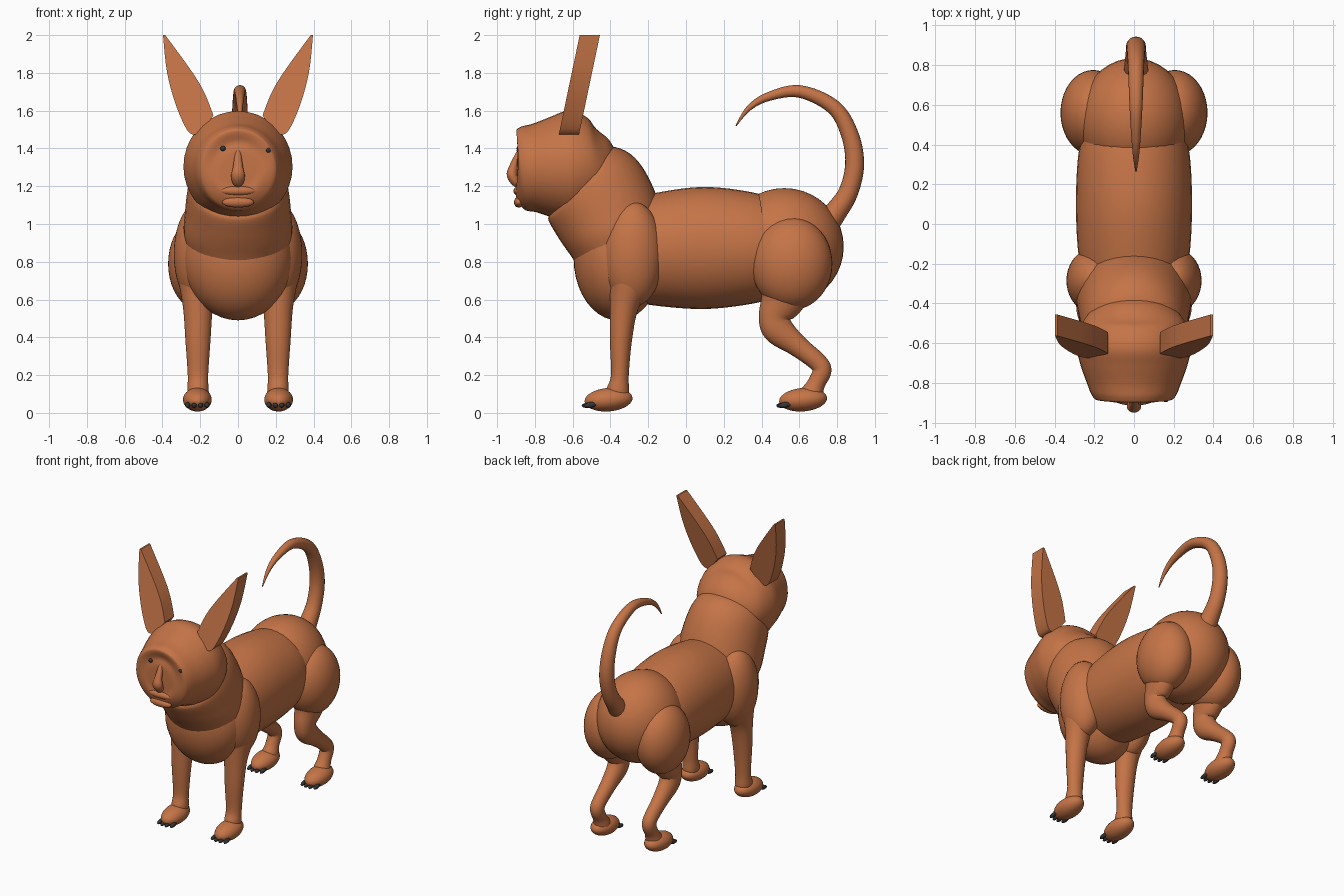
import bpy, bmesh
from math import cos, sin, pi
from mathutils import Vector, Matrix

cube = bpy.data.objects.get("Cube")
if cube:
    bpy.data.objects.remove(cube)


def material(name, colour):
    m = bpy.data.materials.new(name)
    m.use_nodes = True
    m.diffuse_color = colour
    bsdf = next(n for n in m.node_tree.nodes if n.type == "BSDF_PRINCIPLED")
    bsdf.inputs["Base Color"].default_value = colour
    return m


FUR = material("tan fur", (0.56, 0.175, 0.062, 1))
DARK = material("dark claw", (0.035, 0.035, 0.035, 1))


def finish(name, bm, mat=FUR, smooth=True):
    bmesh.ops.recalc_face_normals(bm, faces=bm.faces)
    mesh = bpy.data.meshes.new(name)
    for f in bm.faces:
        f.smooth = smooth
    bm.to_mesh(mesh)
    bm.free()
    mesh.materials.append(mat)
    ob = bpy.data.objects.new(name, mesh)
    bpy.context.collection.objects.link(ob)
    return ob


def ellipsoid(name, centre, radii, mat=FUR, segments=40, tilt=0):
    bm = bmesh.new()
    bmesh.ops.create_uvsphere(bm, u_segments=segments, v_segments=segments // 2, radius=1)
    bm.transform(Matrix.Translation(centre) @ Matrix.Rotation(tilt, 4, "X")
                 @ Matrix.Diagonal((*radii, 1)))
    return finish(name, bm, mat)


def spline(rows, steps):
    """Catmull-Rom interpolation through rows of numbers."""
    rows = [Vector(r) for r in rows]
    out = []
    for i in range(len(rows) - 1):
        a, b, c, d = rows[max(i - 1, 0)], rows[i], rows[i + 1], rows[min(i + 2, len(rows) - 1)]
        for s in range(steps):
            t = s / steps
            out.append(b + (c - a) * t / 2 + (a * 2 - b * 5 + c * 4 - d) * t * t / 2
                       + (b * 3 - a - c * 3 + d) * t ** 3 / 2)
    return out + [rows[-1]]


def loft(name, rows, x=0, steps=6, sides=36):
    """Tube through rows of (y, z, half width, half depth), bending in the side plane."""
    rows = spline(rows, steps)
    bm = bmesh.new()
    rings = []
    for i, (y, z, w, d) in enumerate(rows):
        p, q = rows[max(i - 1, 0)], rows[min(i + 1, len(rows) - 1)]
        t = Vector((0, q[0] - p[0], q[1] - p[1])).normalized()
        n = Vector((0, -t.z, t.y))
        rings.append([bm.verts.new(Vector((x + w * cos(a), y, z)) + n * d * sin(a))
                      for a in (2 * pi * k / sides for k in range(sides))])
    for r, s in zip(rings, rings[1:]):
        for k in range(sides):
            j = (k + 1) % sides
            bm.faces.new((r[k], r[j], s[j], s[k]))
    bm.faces.new(rings[0])
    bm.faces.new(rings[-1])
    return finish(name, bm)


# Trunk
loft("belly_barrel", [(-0.35, 0.86, 0.24, 0.26), (-0.15, 0.865, 0.28, 0.3),
                      (0.1, 0.873, 0.292, 0.323), (0.35, 0.873, 0.28, 0.295),
                      (0.5, 0.875, 0.24, 0.25)])
ellipsoid("chest", (0, -0.36, 0.82), (0.29, 0.235, 0.33))
ellipsoid("hips", (0, 0.52, 0.88), (0.28, 0.315, 0.31))
loft("neck", [(-0.33, 0.78, 0.24, 0.22), (-0.375, 0.94, 0.285, 0.265), (-0.43, 1.07, 0.28, 0.285),
              (-0.50, 1.19, 0.265, 0.28), (-0.56, 1.26, 0.24, 0.22)])

# Head with a flattened face
loft("head", [(-0.36, 1.33, 0.04, 0.03), (-0.40, 1.325, 0.16, 0.14), (-0.48, 1.31, 0.25, 0.235),
              (-0.6, 1.305, 0.288, 0.293), (-0.7, 1.3, 0.272, 0.27), (-0.8, 1.296, 0.237, 0.235),
              (-0.86, 1.292, 0.213, 0.222), (-0.885, 1.29, 0.185, 0.195),
              (-0.892, 1.29, 0.1, 0.11), (-0.894, 1.29, 0.01, 0.01)])
loft("nose", [(-0.88, 1.40, 0.008, 0.006), (-0.893, 1.36, 0.018, 0.015),
              (-0.913, 1.30, 0.027, 0.024), (-0.92, 1.26, 0.036, 0.029),
              (-0.90, 1.22, 0.03, 0.024), (-0.885, 1.2, 0.01, 0.01)], sides=20)
ellipsoid("upper_lip", (0, -0.885, 1.175), (0.1, 0.028, 0.026), segments=24)
ellipsoid("lower_lip", (0, -0.885, 1.115), (0.085, 0.026, 0.028), segments=24)
for side, x, z in (("right", -0.08, 1.4), ("left", 0.16, 1.39)):
    ellipsoid(side + "_eye", (x, -0.885, z), (0.015, 0.012, 0.014), DARK, 12)

# Tail curling forward over the back
loft("tail", [(0.72, 0.97, 0.07, 0.07), (0.79, 1.06, 0.06, 0.06), (0.86, 1.17, 0.052, 0.052),
              (0.893, 1.32, 0.05, 0.05), (0.865, 1.48, 0.046, 0.046), (0.78, 1.62, 0.04, 0.04),
              (0.6, 1.702, 0.033, 0.033), (0.43, 1.672, 0.023, 0.023),
              (0.33, 1.61, 0.014, 0.014), (0.265, 1.52, 0.003, 0.003)], x=0.01, sides=20)


def ear(name, side):
    """Slab cut from a leaf outline, leaning back as it rises."""
    outer = spline([(0.2, 1.48), (0.26, 1.485), (0.325, 1.62), (0.375, 1.8), (0.397, 2.0)], 5)
    inner = spline([(0.385, 2.0), (0.25, 1.815), (0.18, 1.7), (0.13, 1.575)], 5)
    bm = bmesh.new()
    front, back = [[bm.verts.new((side * p[0], y + (p[1] - 1.48) * 0.21, p[1]))
                    for p in outer + inner] for y in (-0.672, -0.565)]
    bm.faces.new(front)
    bm.faces.new(back)
    for k in range(len(front)):
        j = (k + 1) % len(front)
        bm.faces.new((front[k], front[j], back[j], back[k]))
    ob = finish(name, bm, smooth=False)
    bpy.ops.object.select_all(action="DESELECT")
    ob.select_set(True)
    bpy.context.view_layer.objects.active = ob
    bpy.ops.object.shade_smooth_by_angle()


def paw(name, x, y):
    ellipsoid(name + "_paw", (x, y, 0.07), (0.076, 0.127, 0.062), tilt=0.08)
    for k in range(4):
        off = (k - 1.5) * 0.034
        ellipsoid(f"{name}_claw_{k + 1}", (x + off, y - 0.112 + abs(off) * 0.3, 0.042),
                  (0.014, 0.036, 0.015), DARK, 12, tilt=0.15)


# Paired parts
for side, s in (("left", 1), ("right", -1)):
    ear(side + "_ear", s)
    ellipsoid(side + "_shoulder", (s * 0.2, -0.285, 0.84), (0.14, 0.165, 0.28))
    loft(side + "_front_leg", [(-0.29, 0.82, 0.12, 0.14), (-0.305, 0.68, 0.1, 0.105),
                               (-0.33, 0.55, 0.078, 0.074), (-0.345, 0.38, 0.066, 0.058),
                               (-0.35, 0.2, 0.054, 0.047), (-0.36, 0.12, 0.056, 0.06),
                               (-0.37, 0.06, 0.05, 0.06)], x=s * 0.212)
    paw(side + "_front", s * 0.215, -0.41)
    ellipsoid(side + "_thigh", (s * 0.205, 0.56, 0.79), (0.165, 0.215, 0.245))
    loft(side + "_hind_leg", [(0.55, 0.72, 0.11, 0.17), (0.51, 0.6, 0.085, 0.12),
                              (0.47, 0.51, 0.068, 0.085), (0.49, 0.44, 0.064, 0.082),
                              (0.59, 0.355, 0.052, 0.058), (0.69, 0.275, 0.047, 0.05),
                              (0.72, 0.225, 0.046, 0.05), (0.69, 0.155, 0.046, 0.047),
                              (0.665, 0.1, 0.055, 0.06), (0.65, 0.06, 0.05, 0.05)], x=s * 0.208)
    paw(side + "_hind", s * 0.215, 0.62)
